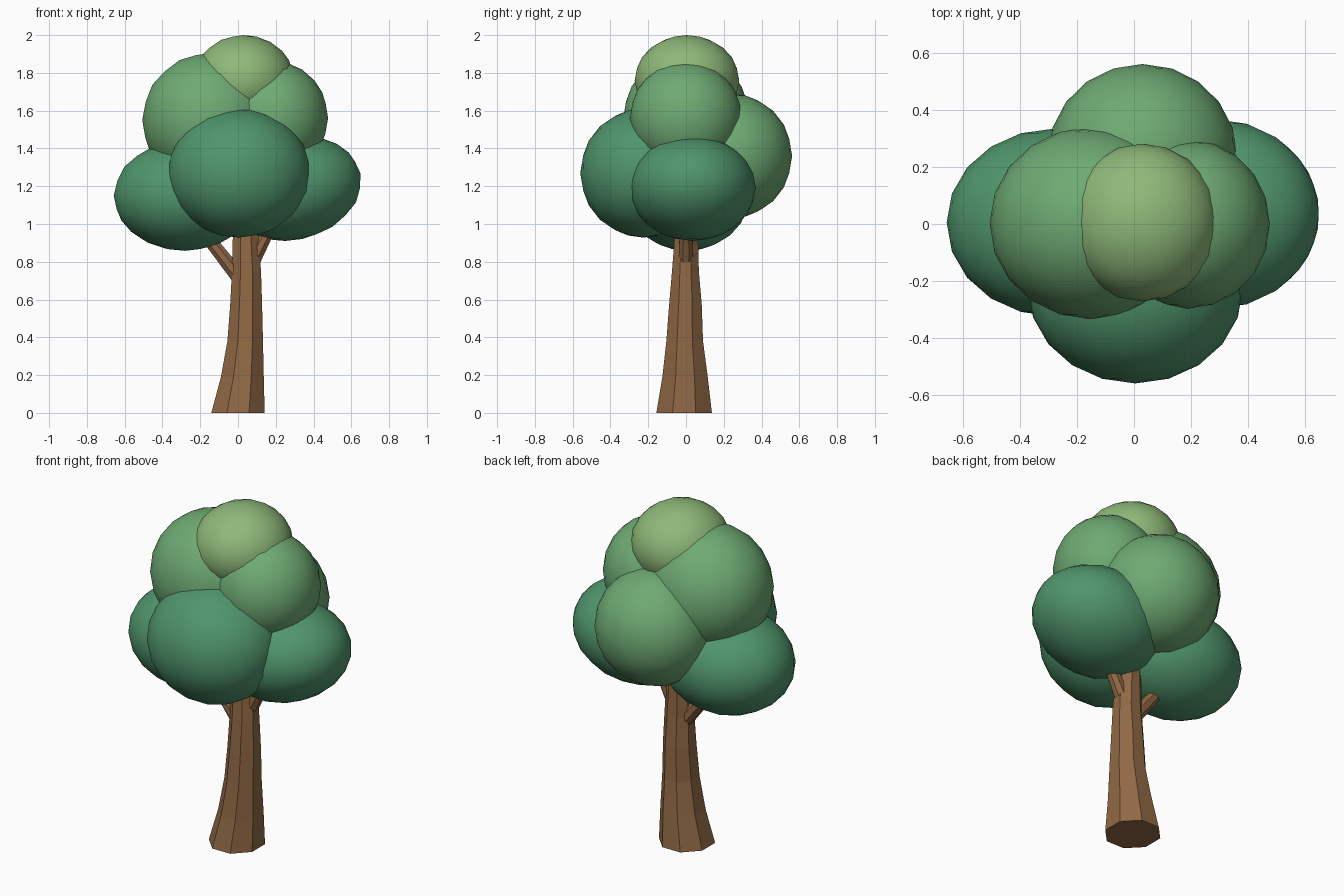
import bpy, bmesh, math
from mathutils import Vector

if "Cube" in bpy.data.objects:
    bpy.data.objects.remove(bpy.data.objects["Cube"])


def material(name, rgb):
    m = bpy.data.materials.new(name)
    m.diffuse_color = (*rgb, 1)
    m.use_nodes = True
    m.node_tree.nodes["Principled BSDF"].inputs["Base Color"].default_value = m.diffuse_color
    return m


dark = material("dark_leaf", (0.08, 0.30, 0.15))
mid = material("mid_leaf", (0.155, 0.40, 0.17))
light = material("light_leaf", (0.27, 0.48, 0.19))
bark = material("bark", (0.28, 0.14, 0.06))


def finish(name, bm, mat, smooth):
    bmesh.ops.recalc_face_normals(bm, faces=bm.faces)
    mesh = bpy.data.meshes.new(name)
    bm.to_mesh(mesh)
    bm.free()
    mesh.materials.append(mat)
    mesh.polygons.foreach_set("use_smooth", [smooth] * len(mesh.polygons))
    ob = bpy.data.objects.new(name, mesh)
    bpy.context.collection.objects.link(ob)
    return ob


def leaf_clump(name, centre, radii, mat, tilt=0):
    bm = bmesh.new()
    bmesh.ops.create_icosphere(bm, subdivisions=3, radius=1)
    ob = finish(name, bm, mat, True)
    ob.location = centre
    ob.scale = radii
    ob.rotation_euler.y = math.radians(tilt)


def tube(name, rings, sides, mat, axis=(0, 0, 1), smooth=False):
    """Skin rings of (centre, x radius, y radius) set square to an axis."""
    turn = Vector((0, 0, 1)).rotation_difference(Vector(axis))
    bm = bmesh.new()
    loops = []
    for c, rx, ry in rings:
        loop = []
        for i in range(sides):
            a = 2 * math.pi * (i + 0.5) / sides
            k = 1 / math.cos(math.pi / sides) ** 0.5
            p = Vector((rx * k * math.cos(a), ry * k * math.sin(a), 0))
            loop.append(bm.verts.new(Vector(c) + turn @ p))
        loops.append(loop)
    for lo, hi in zip(loops, loops[1:]):
        for i in range(sides):
            j = (i + 1) % sides
            bm.faces.new((lo[i], lo[j], hi[j], hi[i]))
    bm.faces.new(loops[0][::-1])
    bm.faces.new(loops[-1])
    return finish(name, bm, mat, smooth)


# Trunk: flared foot, slight lean to the right
tube("trunk", [
    ((0.00, -0.01, 0.00), 0.147, 0.153),
    ((0.023, -0.005, 0.19), 0.118, 0.125),
    ((0.038, -0.007, 0.38), 0.098, 0.101),
    ((0.043, -0.003, 0.57), 0.088, 0.090),
    ((0.045, -0.003, 0.75), 0.080, 0.074),
    ((0.040, 0.002, 0.94), 0.070, 0.064),
    ((0.035, 0.00, 1.12), 0.060, 0.056),
], 8, bark)

# Branches running up into the leaves
for name, a, b in (("left_branch", (0.02, 0, 0.70), (-0.25, 0, 1.04)),
                   ("right_branch", (0.06, 0, 0.77), (0.21, 0, 1.06))):
    tube(name, [(a, 0.043, 0.043), (b, 0.030, 0.030)], 8, bark,
         Vector(b) - Vector(a))

# Leaf clumps
leaf_clump("front_leaves", (0.005, -0.225, 1.27), (0.378, 0.335, 0.342), dark)
leaf_clump("left_leaves", (-0.28, 0.005, 1.15), (0.378, 0.33, 0.292), dark)
leaf_clump("right_leaves", (0.285, 0.035, 1.19), (0.372, 0.333, 0.275), dark, -12)
leaf_clump("back_leaves", (0.03, 0.24, 1.36), (0.332, 0.322, 0.33), mid)
leaf_clump("upper_left_leaves", (-0.15, 0.003, 1.55), (0.357, 0.337, 0.355), mid)
leaf_clump("upper_right_leaves", (0.19, 0.0, 1.56), (0.287, 0.297, 0.302), mid)
leaf_clump("top_leaves", (0.03, 0.005, 1.76), (0.268, 0.277, 0.24), light)
